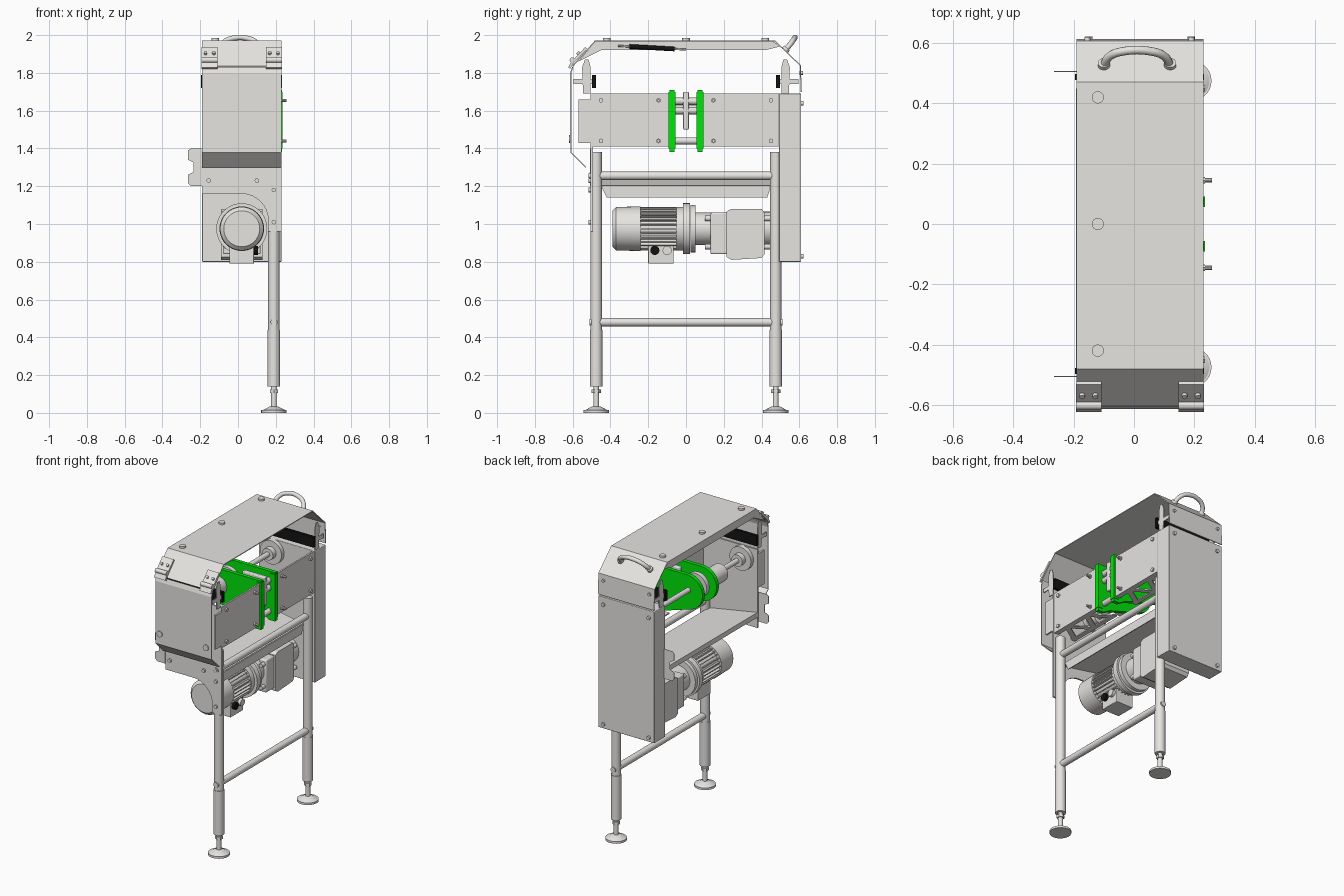
import bpy, bmesh, math
from mathutils import Vector

if "Cube" in bpy.data.objects:
    bpy.data.objects.remove(bpy.data.objects["Cube"])


def material(name, col):
    m = bpy.data.materials.new(name)
    m.use_nodes = True
    m.diffuse_color = (*col, 1)
    m.node_tree.nodes["Principled BSDF"].inputs["Base Color"].default_value = (*col, 1)
    return m


GREY = material("brushed_grey", (0.8, 0.78, 0.755))
GREEN = material("bright_green", (0.0, 0.78, 0.003))
BLACK = material("black", (0.006, 0.006, 0.006))
XL, XR, XC = -0.19, 0.23, 0.02   # width of the housing


def finish(name, bm, mat, smooth=False, bevel=0):
    bmesh.ops.recalc_face_normals(bm, faces=bm.faces)
    me = bpy.data.meshes.new(name)
    bm.to_mesh(me)
    bm.free()
    me.materials.append(mat)
    ob = bpy.data.objects.new(name, me)
    bpy.context.collection.objects.link(ob)
    if bevel:
        b = ob.modifiers.new("bevel", "BEVEL")
        b.width, b.segments = bevel, 3
    if smooth:
        bpy.ops.object.select_all(action="DESELECT")
        ob.select_set(True)
        bpy.context.view_layer.objects.active = ob
        bpy.ops.object.shade_smooth_by_angle(angle=math.radians(35))
    return ob


def box(name, x, y, z, mat=GREY, bevel=0):
    bm = bmesh.new()
    bmesh.ops.create_cube(bm, size=1)
    for v in bm.verts:
        for i, (a, b) in enumerate((x, y, z)):
            v.co[i] = a + (v.co[i] + 0.5) * (b - a)
    return finish(name, bm, mat, bool(bevel), bevel)


def rod(name, a, b, r, mat=GREY, r2=None, seg=28):
    a, b = Vector(a), Vector(b)
    bm = bmesh.new()
    bmesh.ops.create_cone(bm, cap_ends=True, segments=seg, radius1=r,
                          radius2=r if r2 is None else r2, depth=(b - a).length)
    bm.transform((b - a).to_track_quat("Z", "Y").to_matrix().to_4x4())
    bmesh.ops.translate(bm, vec=(a + b) / 2, verts=bm.verts)
    return finish(name, bm, mat, True)


def plate(name, pts, axis, lo, hi, mat=GREY):
    """Extrude an outline; pts are the two remaining coordinates in order."""
    bm = bmesh.new()

    def co(p, d):
        c = list(p)
        c.insert(axis, d)
        return c
    f = bm.faces.new([bm.verts.new(co(p, lo)) for p in pts])
    new = bmesh.ops.extrude_face_region(bm, geom=[f])["geom"]
    shift = co((0, 0), hi - lo)
    bmesh.ops.translate(bm, vec=shift, verts=[g for g in new if isinstance(g, bmesh.types.BMVert)])
    return finish(name, bm, mat)


def sheet(name, path, lo, hi, axis=0, t=0.006):
    """Bent sheet metal: a folded path swept along one axis."""
    bm = bmesh.new()
    rows = []
    for p in path:
        a, b = list(p), list(p)
        a.insert(axis, lo)
        b.insert(axis, hi)
        rows.append((bm.verts.new(a), bm.verts.new(b)))
    for (a, b), (c, d) in zip(rows, rows[1:]):
        bm.faces.new((a, b, d, c))
    ob = finish(name, bm, GREY)
    s = ob.modifiers.new("thickness", "SOLIDIFY")
    s.thickness, s.offset = t, 0
    return ob


def arc(cx, cz, r, a0, a1, n=14):
    return [(cx + r * math.cos(math.radians(a0 + (a1 - a0) * i / n)),
             cz + r * math.sin(math.radians(a0 + (a1 - a0) * i / n))) for i in range(n + 1)]


# Hood, its lip and the front cover
sheet("hood", [(-0.6, 1.835), (-0.48, 1.97), (0.47, 1.97), (0.605, 1.84), (0.61, 1.7)], XL, XR)
plate("hood_lip", [(-0.57, 1.86), (-0.48, 1.968), (0.46, 1.968), (0.5, 1.94), (0.42, 1.92), (-0.45, 1.92)],
      0, XL, XL + 0.006)
sheet("front_cover", [(-0.6, 1.83), (-0.61, 1.8), (-0.61, 1.38), (-0.53, 1.3)], XL, XR)
for y in (-0.42, 0, 0.42):
    rod("hood_button", (-0.12, y, 1.97), (-0.12, y, 1.985), 0.02)
for x in (-0.155, 0.19):
    rod("cover_button", (x, -0.61, 1.45), (x, -0.62, 1.45), 0.02)
    rod("back_bolt", (x, 0.6, 1.8), (x, 0.62, 1.8), 0.01)

# Hinges on the front slope
for x in (-0.15, 0.19):
    sheet("hinge", [(-0.528, 1.932), (-0.605, 1.85), (-0.618, 1.825)], x - 0.042, x + 0.042, t=0.014)
    rod("hinge_pin", (x - 0.042, -0.602, 1.868), (x + 0.042, -0.602, 1.868), 0.014)
    for dx in (-0.022, 0.022):
        rod("hinge_screw", (x + dx, -0.56, 1.895), (x + dx, -0.575, 1.91), 0.009, seg=12)

# Lifting handle on the rear slope
curve = bpy.data.curves.new("handle", "CURVE")
curve.dimensions = "3D"
curve.bevel_depth, curve.bevel_resolution, curve.use_fill_caps = 0.014, 4, True
sp = curve.splines.new("BEZIER")
path = [(-0.1, 0.525, 1.92), (-0.082, 0.555, 1.955), (-0.04, 0.572, 1.98),
        (0.06, 0.572, 1.98), (0.102, 0.555, 1.955), (0.12, 0.525, 1.92)]
sp.bezier_points.add(len(path) - 1)
for bp, p in zip(sp.bezier_points, path):
    bp.co = p
    bp.handle_left_type = bp.handle_right_type = "AUTO"
curve.materials.append(GREY)
bpy.context.collection.objects.link(bpy.data.objects.new("handle", curve))
for x in (-0.1, 0.12):
    rod("handle_foot", (x, 0.522, 1.917), (x, 0.535, 1.932), 0.02)

# Front end plate with motor cut-out, rear drive box
plate("front_end_plate", [(XL, 1.69), (XL, 1.16), (0.02, 1.16)] + arc(0.02, 1.02, 0.14, 90, 0, 8)
      + [(0.16, 0.96), (XR, 0.96), (XR, 1.69)], 1, -0.505, -0.493)
box("rear_drive_box", (XL, XR), (0.493, 0.61), (0.8, 1.69), bevel=0.004)
for x in (XL + 0.04, XR - 0.04):
    for z in (0.83, 1.64):
        rod("box_screw", (x, 0.605, z), (x, 0.622, z), 0.012, seg=12)
for x, z in ((-0.155, 1.23), (0.1, 1.23), (0.19, 1.255), (0.19, 1.18), (0.19, 1.01)):
    rod("plate_screw", (x, -0.5, z), (x, -0.515, z), 0.012, seg=12)

# Parts repeated at the front and back
for s in (-1, 1):
    y = s * 0.475
    # Leg with stem and levelling foot
    rod("leg", (0.19, y, 0.43), (0.19, y, 1.38), 0.03)
    rod("leg_sleeve", (0.19, y, 0.14), (0.19, y, 0.44), 0.033)
    rod("foot_stem", (0.19, y, 0.03), (0.19, y, 0.14), 0.015)
    rod("foot_nut", (0.19, y, 0.105), (0.19, y, 0.125), 0.024, seg=6)
    rod("foot_pad", (0.19, y, 0), (0.19, y, 0.014), 0.067)
    rod("foot_cone", (0.19, y, 0.014), (0.19, y, 0.035), 0.06, r2=0.02)
    for z in (0.48, 1.255):
        rod("rail_bolt", (0.19, s * 0.5, z), (0.19, s * 0.51, z), 0.018, seg=12)
    # Notched hanging bracket
    plate("notched_bracket", [(XL, 1.2), (-0.25, 1.2), (-0.265, 1.215), (-0.265, 1.26), (-0.235, 1.275),
          (-0.235, 1.325), (-0.265, 1.34), (-0.265, 1.39), (-0.25, 1.4), (XL, 1.4)], 1, s * 0.504, s * 0.507)
    # Black strip and its support arms
    box("black_strip", (XL - 0.005, XR + 0.003), sorted((s * 0.477, s * 0.497)), (1.72, 1.79), BLACK)
    for x in (XL + 0.006, XR - 0.012):
        box("strip_arm", (x, x + 0.006), sorted((s * 0.495, s * 0.595)), (1.742, 1.768))
        plate("hinge_arm", [(s * 0.505, 1.69), (s * 0.545, 1.69), (s * 0.55, 1.83), (s * 0.535, 1.87),
              (s * 0.515, 1.87), (s * 0.505, 1.83)], 0, x, x + 0.006)
    # Flange bearing and side plate
    rod("flange_bearing", (-0.08, s * 0.495, 1.61), (-0.08, s * 0.465, 1.61), 0.08)
    rod("bearing_hub", (-0.08, s * 0.466, 1.61), (-0.08, s * 0.43, 1.61), 0.04)
    box("side_plate", (0.215, 0.226), sorted((s * 0.092, s * 0.497)), (1.41, 1.69))
    for yy, tip in ((0.145, 0.258), (0.45, 0.236)):
        for z in (1.44, 1.655):
            rod("side_bolt", (0.22, s * yy, z), (tip, s * yy, z), 0.008, seg=10)
            rod("side_nut", (0.22, s * yy, z), (0.236, s * yy, z), 0.013, seg=6)
    # Bottom web with triangular openings
    z = 1.412
    for x in (0.06, 0.19):
        box("web_chord", (x, x + 0.03), sorted((s * 0.09, s * 0.495)), (z, z + 0.008))
    for i in range(4):
        a, b = s * (0.11 + i * 0.092), s * (0.11 + (i + 1) * 0.092)
        if i % 2:
            a, b = b, a
        plate("web_brace", [(0.07, a - 0.02), (0.07, a + 0.02), (0.21, b + 0.02), (0.21, b - 0.02)],
              2, z, z + 0.008)
    # Green guide plate, tapering to a round nose
    outline = [(0.233, 1.38), (0.233, 1.71)] + arc(-0.07, 1.595, 0.115, 90, 250) + [(0.14, 1.41), (0.19, 1.38)]
    plate("green_guide", outline, 1, s * 0.062, s * 0.088, GREEN)
    box("green_edge", (0.2, 0.236), sorted((s * 0.056, s * 0.092)), (1.4, 1.7), GREEN)

# Side brackets beside the front cover
for x in (XL, XR - 0.012):
    box("cover_bracket", (x, x + 0.012), (-0.57, -0.505), (1.43, 1.66))

# Shaft, drum, spacers and centre sprocket
rod("main_shaft", (-0.08, -0.49, 1.61), (-0.08, 0.49, 1.61), 0.017)
rod("drum", (-0.08, -0.09, 1.6), (-0.08, -0.25, 1.6), 0.06)
for z in (1.44, 1.6, 1.65):
    rod("guide_spacer", (0.19, -0.07, z), (0.19, 0.07, z), 0.019)
box("centre_bar", (0.04, 0.21), (-0.015, 0.015), (1.5, 1.7), bevel=0.006)
rod("sprocket", (-0.08, -0.015, 1.61), (-0.08, 0.015, 1.61), 0.085)

# Gas spring under the hood
rod("spring", (-0.165, -0.3, 1.94), (-0.165, -0.06, 1.926), 0.012, BLACK)
rod("spring_rod", (-0.165, -0.36, 1.943), (-0.165, 0, 1.923), 0.005)

# Cross rails and sloping tray
for z in (0.48, 1.255):
    rod("cross_rail", (0.19, -0.47, z), (0.19, 0.47, z), 0.022)
sheet("tray", [(XL, 1.235), (XL, 1.265), (0.17, 1.2)], -0.49, 0.45, axis=1)
plate("tray_web", [(-0.45, 1.2), (0.45, 1.2), (0.43, 1.14), (-0.42, 1.14)], 0, 0.17, 0.176)

# Motor: cowl, finned body, flange and terminal box
MZ = 0.975


def motor_part(name, y0, y1, r, r2=None):
    rod(name, (XC, y0, MZ), (XC, y1, MZ), r, r2=r2, seg=40)


motor_part("motor_cowl_end", -0.39, -0.37, 0.095, 0.115)
motor_part("motor_cowl", -0.37, -0.24, 0.115, 0.118)
motor_part("motor_body", -0.24, -0.04, 0.095)
for i in range(28):
    fin = box("cooling_fin", (0.09, 0.114), (-0.24, -0.04), (-0.003, 0.003))
    fin.rotation_euler.y = math.tau * i / 28
    fin.location = (XC, 0, MZ)
motor_part("motor_end_bell", -0.05, -0.01, 0.115)
motor_part("motor_flange", -0.015, 0.02, 0.135)
motor_part("adapter_flange", 0.025, 0.05, 0.125)
motor_part("gear_neck", 0.05, 0.14, 0.085)
box("terminal_box", (XC - 0.065, XC + 0.065), (-0.2, -0.065), (0.79, 0.885), bevel=0.004)
for y, m in ((-0.165, BLACK), (-0.1, GREY)):
    rod("cable_gland", (XC + 0.06, y, 0.86), (XC + 0.085, y, 0.86), 0.024, m)

# Gearbox
box("gear_front_block", (XC - 0.1, XC + 0.1), (0.13, 0.22), (0.84, 1.06), bevel=0.008)
plate("gear_case", [(0.215, 0.825), (0.24, 0.81), (0.4, 0.82), (0.415, 0.84), (0.415, 1.06),
      (0.4, 1.08), (0.24, 1.08), (0.215, 1.065)], 0, XC - 0.11, XC + 0.11)
motor_part("gear_output", 0.41, 0.495, 0.09)
for x in (XC - 0.08, XC + 0.08):
    for z in (0.88, 1.03):
        rod("gear_bolt", (x, 0.1, z), (x, 0.47, z), 0.014, seg=12)
